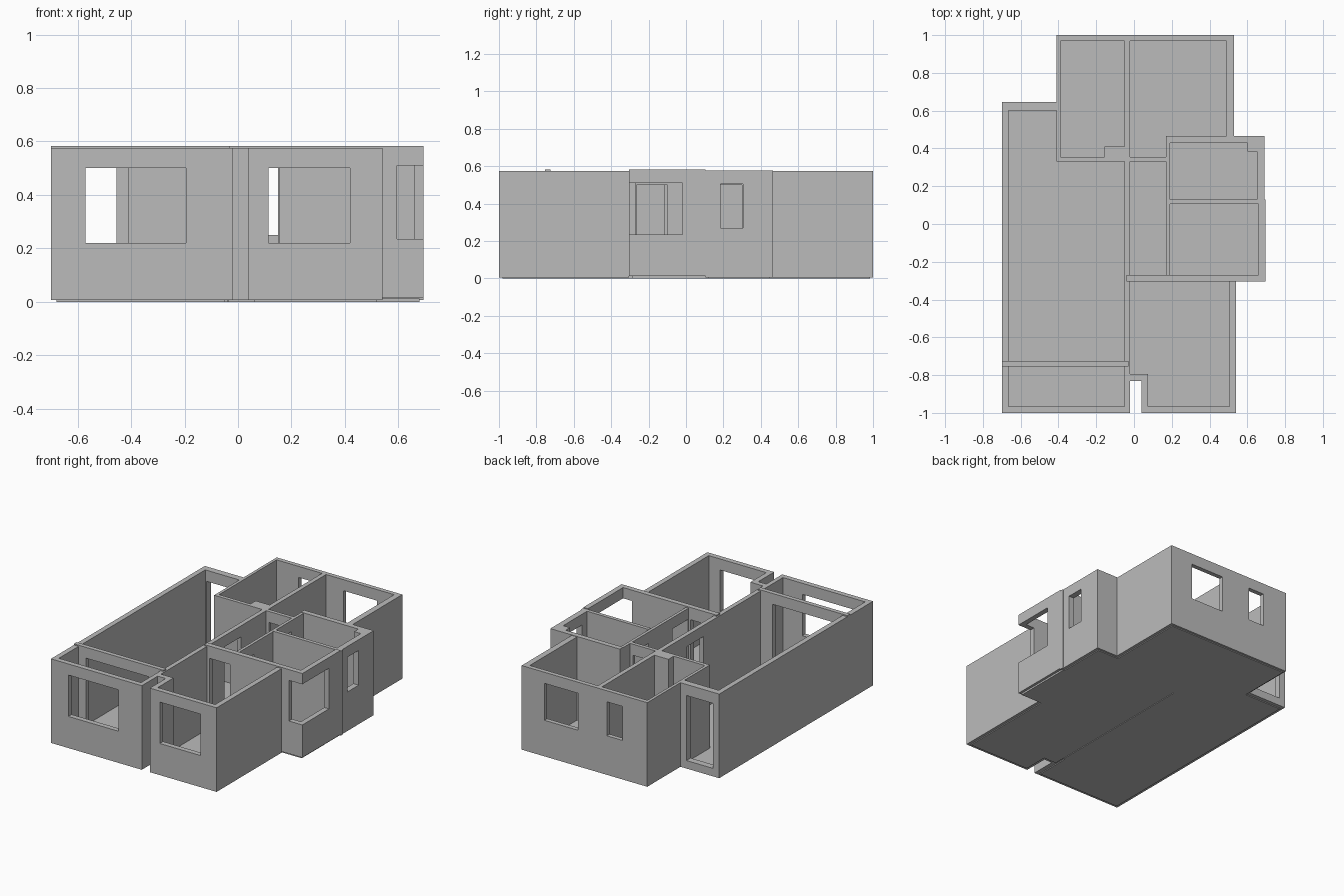
import bpy
import bmesh

old = bpy.data.objects.get("Cube")
if old:
    bpy.data.objects.remove(old, do_unlink=True)

plaster = bpy.data.materials.new("light_grey_plaster")
plaster.use_nodes = True
GREY = (0.5, 0.5, 0.5, 1)
plaster.diffuse_color = GREY
plaster.node_tree.nodes["Principled BSDF"].inputs["Base Color"].default_value = GREY

TOP = 0.575          # wall height
BASE = 0.006         # underside of the walls
FLOOR = 0.012        # floor surface
HEAD = 0.5           # top of doors and windows
SILL = 0.22


def boxes(name, spans):
    """One object made of axis-aligned boxes given as x, y and z ranges."""
    bm = bmesh.new()
    for span in spans:
        cube = bmesh.ops.create_cube(bm, size=1)["verts"]
        for v in cube:
            for i, (low, high) in enumerate(span):
                v.co[i] = low if v.co[i] < 0 else high
    mesh = bpy.data.meshes.new(name)
    bm.to_mesh(mesh)
    bm.free()
    mesh.materials.append(plaster)
    obj = bpy.data.objects.new(name, mesh)
    bpy.context.collection.objects.link(obj)
    return obj


def wall(name, x, y, openings=(), z=(BASE, TOP)):
    """Wall with openings (start, end, bottom, top) along its long side."""
    obj = boxes(name, [(x, y, z)])
    if openings:
        along_x = x[1] - x[0] > y[1] - y[0]
        cuts = []
        for start, end, low, high in openings:
            run = (start, end)
            if along_x:
                cuts.append((run, (y[0] - 0.02, y[1] + 0.02), (low, high)))
            else:
                cuts.append(((x[0] - 0.02, x[1] + 0.02), run, (low, high)))
        cutter = boxes(name + "_cutter", cuts)
        cutter.hide_render = True
        cutter.display_type = 'WIRE'
        cutter.hide_set(True)
        mod = obj.modifiers.new("openings", 'BOOLEAN')
        mod.operation = 'DIFFERENCE'
        mod.solver = 'EXACT'
        mod.object = cutter
    return obj


def door(start, end):
    return (start, end, FLOOR, HEAD)


# Long living room and front balcony
wall("living_left_wall", (-0.70, -0.665), (-1, 0.645))
wall("balcony_front_wall", (-0.665, -0.05), (-1, -0.965), [(-0.57, -0.195, SILL, HEAD)])
wall("balcony_divider", (-0.70, -0.03), (-0.755, -0.725),
     [(-0.61, -0.14, FLOOR, 0.51)], (BASE, 0.583))
wall("living_back_wall", (-0.665, -0.41), (0.60, 0.645), [(-0.655, -0.455, 0.06, HEAD)])
wall("spine_wall", (-0.05, -0.02), (-1, 0.97), [door(-0.115, 0.06)])

# Rear bedrooms
wall("rear_left_wall", (-0.41, -0.39), (0.33, 1))
wall("rear_outer_wall", (-0.39, 0.49), (0.97, 1),
     [(-0.225, -0.107, 0.27, HEAD), (0.11, 0.36, 0.25, HEAD)])
wall("rear_right_wall", (0.49, 0.53), (0.465, 1))
wall("rear_left_room_front_wall", (-0.39, -0.05), (0.33, 0.355))
wall("rear_right_room_front_wall", (-0.02, 0.17), (0.33, 0.355), [door(0, 0.15)])
boxes("rear_duct", [((-0.155, -0.05), (0.355, 0.41), (BASE, TOP))])

# Bathroom
wall("bath_back_wall", (0.17, 0.69), (0.43, 0.465), z=(BASE, 0.578))
wall("bath_right_wall", (0.65, 0.69), (0.13, 0.43),
     [(0.185, 0.305, 0.27, 0.505)], (BASE, 0.578))
wall("bath_kitchen_wall", (0.19, 0.695), (0.105, 0.13), z=(BASE, 0.578))
boxes("bath_duct", [((0.60, 0.65), (0.385, 0.43), (BASE, 0.578))])
wall("hall_right_wall", (0.17, 0.19), (-0.27, 0.43), [door(-0.265, -0.10), door(0.16, 0.30)])

# Kitchen with an open corner window
wall("kitchen_front_wall", (-0.04, 0.695), (-0.305, -0.27),
     [door(0, 0.155), (0.595, 0.75, 0.235, 0.51)], (0.014, 0.583))
wall("kitchen_right_wall", (0.66, 0.695), (-0.27, 0.105),
     [(-0.35, -0.02, 0.235, 0.51)], (0.014, 0.583))

# Front bedroom with the recess beside the spine wall
wall("front_room_right_wall", (0.505, 0.54), (-1, -0.305))
wall("front_room_front_wall", (0.075, 0.505), (-1, -0.965), [(0.115, 0.42, SILL, HEAD)])
wall("recess_side_wall", (0.04, 0.075), (-1, -0.83))
wall("recess_back_wall", (-0.02, 0.075), (-0.83, -0.795))

# Floor panels, one per room
rooms = {
    "balcony": ((-0.68, -0.05), (-0.98, -0.74)),
    "living": ((-0.68, -0.04), (-0.74, 0.34)),
    "living_end": ((-0.68, -0.40), (0.34, 0.62)),
    "rear_left_room": ((-0.40, -0.035), (0.34, 0.985)),
    "rear_right_room": ((-0.035, 0.51), (0.45, 0.985)),
    "rear_entry": ((-0.035, 0.18), (0.34, 0.45)),
    "hall": ((-0.035, 0.18), (-0.29, 0.34)),
    "bath": ((0.18, 0.67), (0.12, 0.45)),
    "kitchen": ((0.18, 0.68), (-0.29, 0.12)),
    "front_room": ((0.06, 0.52), (-0.98, -0.29)),
    "front_room_side": ((-0.035, 0.06), (-0.81, -0.29)),
}
for room, (x, y) in rooms.items():
    boxes(room + "_floor", [(x, y, (0, FLOOR))])
